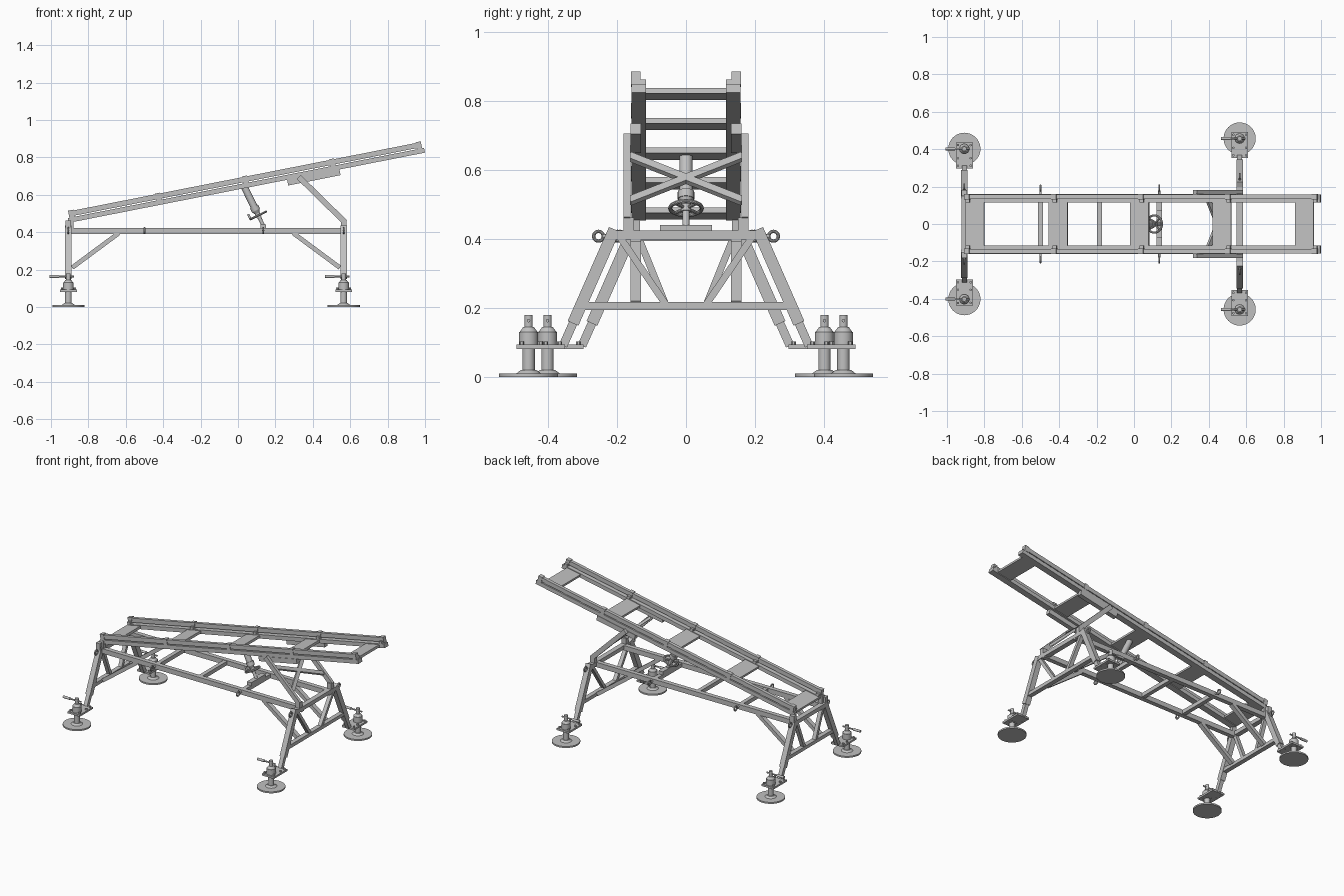
import bpy, bmesh
from math import pi, cos, sin
from mathutils import Vector, Matrix

cube = bpy.data.objects.get("Cube")
if cube:
    bpy.data.objects.remove(cube, do_unlink=True)

steel = bpy.data.materials.new("grey_steel")
steel.use_nodes = True
colour = (0.53, 0.53, 0.53, 1)
steel.diffuse_color = colour
steel.node_tree.nodes["Principled BSDF"].inputs["Base Color"].default_value = colour
X, Y, Z = Vector((1, 0, 0)), Vector((0, 1, 0)), Vector((0, 0, 1))
round_parts = []


def finish(name, bm):
    mesh = bpy.data.meshes.new(name)
    bmesh.ops.recalc_face_normals(bm, faces=bm.faces)
    bm.to_mesh(mesh)
    bm.free()
    mesh.materials.append(steel)
    ob = bpy.data.objects.new(name, mesh)
    bpy.context.collection.objects.link(ob)
    return ob


def beam(name, p, q, side, width, height):
    """Box from p to q; width runs along side, height across it."""
    p, q = Vector(p), Vector(q)
    d = (q - p).normalized()
    side = (side - d * side.dot(d)).normalized()
    up = d.cross(side)
    frame = Matrix((d * (q - p).length, side * width, up * height)).transposed().to_4x4()
    bm = bmesh.new()
    bmesh.ops.create_cube(bm, size=1, matrix=Matrix.Translation((p + q) / 2) @ frame)
    return finish(name, bm)


def turned(name, p, q, profile, sides=24):
    """Stack of cones along p-q; profile holds (start, end, radius, radius)."""
    p, q = Vector(p), Vector(q)
    turn = Z.rotation_difference(q - p).to_matrix().to_4x4()
    bm = bmesh.new()
    for a, b, r1, r2 in profile:
        bmesh.ops.create_cone(bm, cap_ends=True, segments=sides, radius1=r1, radius2=r2,
                              depth=(q - p).length * (b - a),
                              matrix=Matrix.Translation(p.lerp(q, (a + b) / 2)) @ turn)
    ob = finish(name, bm)
    round_parts.append(ob)
    return ob


def rod(name, p, q, r, sides=16):
    return turned(name, p, q, [(0, 1, r, r)], sides)


def ring(name, centre, axis, major, minor):
    bpy.ops.mesh.primitive_torus_add(major_radius=major, minor_radius=minor, major_segments=28,
                                     minor_segments=10, location=centre,
                                     rotation=Z.rotation_difference(axis).to_euler())
    ob = bpy.context.object
    ob.name = name
    ob.data.materials.append(steel)
    round_parts.append(ob)


def eyebolt(x, y, s, reach):
    rod("eyebolt_stem", (x, s * y, 0.408), (x, s * (y + reach), 0.408), 0.006)
    ring("eyebolt_ring", (x, s * (y + reach + 0.012), 0.408), X, 0.014, 0.005)


def jack(x, y, s):
    """Foot disc, screw, stepped body, mounting plate and turning handle."""
    yc = s * y
    turned("jack_foot", (x, yc, 0), (x, yc, 0.02),
           [(0, 0.5, 0.086, 0.086), (0.5, 1, 0.035, 0.022)], 40)
    rod("jack_screw", (x, yc, 0.01), (x, yc, 0.09), 0.018, 24)
    turned("jack_body", (x, yc, 0.08), (x, yc, 0.18),
           [(0, 0.5, 0.028, 0.028), (0.5, 0.65, 0.026, 0.015), (0.65, 1, 0.012, 0.012)])
    beam("jack_plate", (x, s * (y - 0.105), 0.087), (x, s * (y + 0.035), 0.087), X, 0.09, 0.012)
    for dx in (-0.034, 0.034):
        for dy in (-0.09, -0.05, 0.02):
            rod("plate_bolt", (x + dx, s * (y + dy), 0.08), (x + dx, s * (y + dy), 0.103), 0.007, 6)
    rod("jack_handle", (x - 0.095, yc, 0.163), (x + 0.03, yc, 0.163), 0.005)
    rod("handle_grip", (x - 0.1, yc, 0.163), (x - 0.05, yc, 0.163), 0.008)


# Trestles: splayed legs, cross beams, inner braces and jacks
RAIL_Y, FRAME_Z = 0.146, 0.407
for x, off, inward in ((0.565, 0, -1), (-0.907, -0.055, 1)):
    top = 0.21 + off
    beam("trestle_top_beam", (x, -top, 0.411), (x, top, 0.411), X, 0.033, 0.026)
    low = 0.31 + off
    beam("trestle_low_beam", (x, -low, 0.206), (x, low, 0.206), X, 0.03, 0.023)
    for s in (-1, 1):
        head, knee, foot = [(x, s * (y + off), z) for y, z in
                            ((0.208, 0.428), (0.328, 0.155), (0.357, 0.09))]
        beam("leg", head, knee, X, 0.035, 0.034)
        beam("leg_extension", knee, foot, X, 0.026, 0.025)
        beam("inner_brace", (x, s * (top - 0.015), 0.41), (x, s * 0.06, 0.212), X, 0.026, 0.02)
        beam("knee_brace", (x + inward * 0.02, s * RAIL_Y, 0.21),
             (x + inward * 0.27, s * RAIL_Y, 0.395), Y, 0.03, 0.024)
        beam("trestle_lug", (x, s * 0.166, 0.415), (x, s * 0.166, 0.462), X, 0.03, 0.03)
        eyebolt(x, top, s, 0.032)
        jack(x, 0.457 + off, s)

# Level frame
for s in (-1, 1):
    beam("frame_rail", (-0.92, s * RAIL_Y, FRAME_Z), (0.58, s * RAIL_Y, FRAME_Z), Y, 0.03, 0.032)
    for x in (-0.5, 0.135):
        eyebolt(x, 0.155, s, 0.025)
for x in (-0.5, -0.185, 0.135):
    beam("frame_cross_member", (x, -0.145, FRAME_Z), (x, 0.145, FRAME_Z), X, 0.027, 0.026)


# Sloping ramp, laid out along its own length and lift
SLOPE = Vector((1, 0, 0.197)).normalized()
LIFT = Vector((-SLOPE.z, 0, SLOPE.x))
START = Vector((-0.89, 0, 0.466))


def ramp(x, y, lift):
    return START + SLOPE * ((x + 0.89) / SLOPE.x) + LIFT * lift + Y * y


for s in (-1, 1):
    beam("ramp_lower_rail", ramp(-0.89, s * 0.137, 0), ramp(0.997, s * 0.137, 0), Y, 0.042, 0.026)
    beam("ramp_upper_rail", ramp(-0.885, s * 0.146, 0.033), ramp(0.985, s * 0.146, 0.033),
         Y, 0.022, 0.028)
    for x in (-0.885, -0.42, 0.045, 0.51, 0.973):
        beam("rail_clip", ramp(x - 0.014, s * 0.146, 0.031), ramp(x + 0.014, s * 0.146, 0.031),
             Y, 0.028, 0.04)
        beam("clip_tab", ramp(x - 0.01, s * 0.126, 0.018), ramp(x + 0.01, s * 0.126, 0.018),
             Y, 0.02, 0.02)
    beam("ramp_pivot_post", (-0.895, s * RAIL_Y, 0.415), (-0.895, s * RAIL_Y, 0.475), X, 0.03, 0.025)
    beam("ramp_saddle", ramp(0.26, s * RAIL_Y, -0.028), ramp(0.54, s * RAIL_Y, -0.028),
         Y, 0.03, 0.032)
    # Diagonal support struts with crossed bracing
    beam("support_strut", (0.325, s * 0.171, 0.695), (0.572, s * 0.171, 0.453), Y, 0.02, 0.03)
    beam("cross_brace", (0.382, s * 0.165, 0.64), (0.514, -s * 0.165, 0.51),
         Vector((0.7, 0, 0.7)), 0.016, 0.024)
for x in (-0.85, -0.405, 0.03, 0.47, 0.912):
    beam("ramp_plate", ramp(x - 0.05, 0, 0), ramp(x + 0.05, 0, 0), Y, 0.27, 0.016)

# Lifting screw with handwheel
top, base = Vector((0.035, 0, 0.64)), Vector((0.14, 0, 0.425))
turned("lifting_screw", top, base,
       [(0, 0.48, 0.019, 0.019), (0.48, 0.58, 0.024, 0.024),
        (0.58, 0.66, 0.022, 0.012), (0.6, 1, 0.01, 0.01)])
hub = top.lerp(base, 0.7)
axis = (base - top).normalized()
across = axis.cross(Y)
ring("handwheel_rim", hub, axis, 0.046, 0.006)
for k in range(4):
    a = pi / 4 + k * pi / 2
    rod("handwheel_spoke", hub, hub + (Y * cos(a) + across * sin(a)) * 0.046, 0.005, 10)
rod("handwheel_hub", hub - axis * 0.012, hub + axis * 0.012, 0.014)
rod("handwheel_knob", hub - across * 0.046, hub - across * 0.046 - axis * 0.03, 0.006)
beam("screw_mount", (0.135, -0.075, 0.43), (0.135, 0.075, 0.43), X, 0.032, 0.022)

# Smooth round parts while keeping their rims sharp
bpy.ops.object.select_all(action='DESELECT')
for ob in round_parts:
    ob.select_set(True)
bpy.context.view_layer.objects.active = round_parts[0]
bpy.ops.object.shade_smooth_by_angle()
